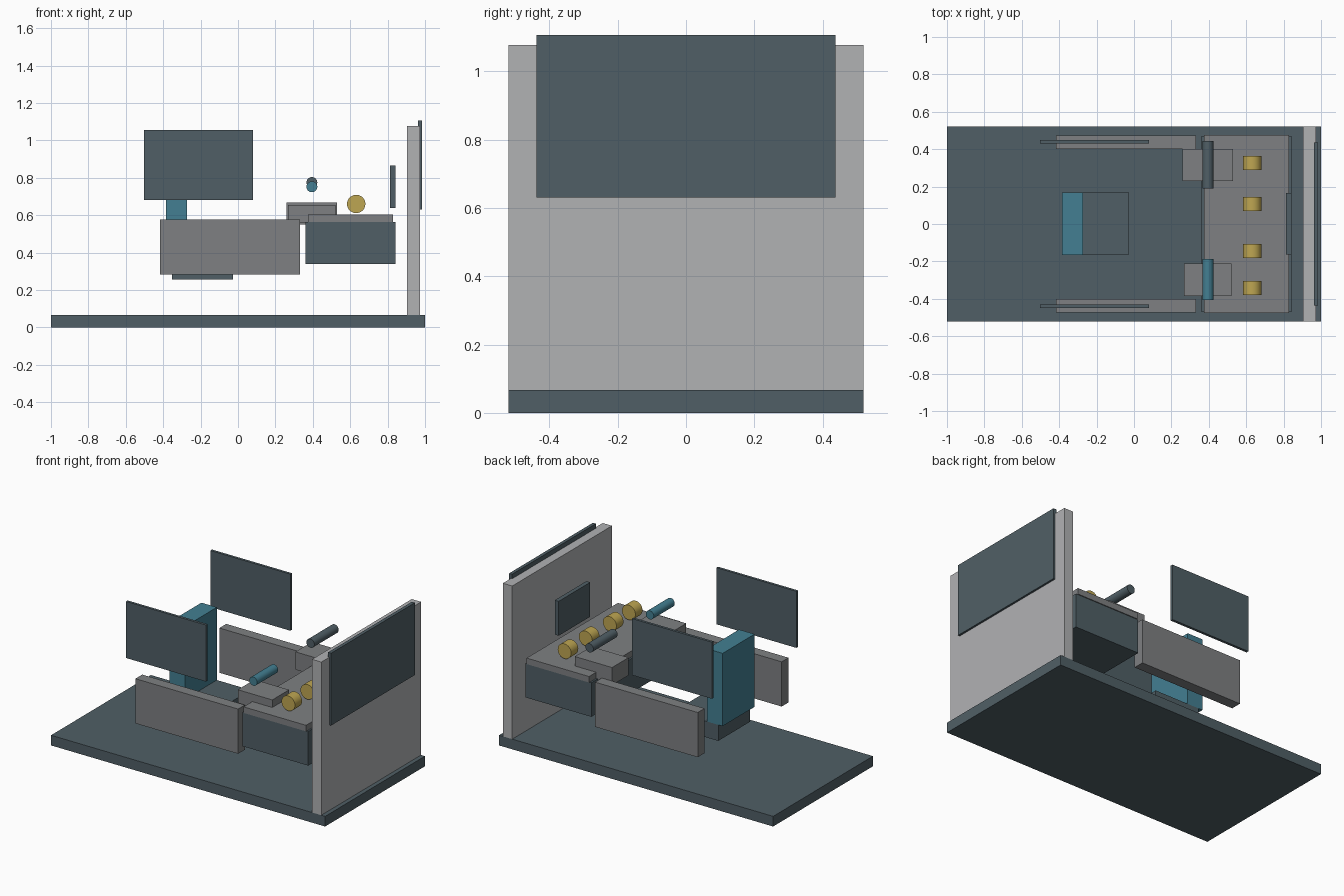
import bpy, math

if "Cube" in bpy.data.objects:
    bpy.data.objects.remove(bpy.data.objects["Cube"])


def lin(c):
    c /= 255
    return c / 12.92 if c <= 0.04045 else ((c + 0.055) / 1.055) ** 2.4


def material(name, r, g, b):
    m = bpy.data.materials.new(name)
    m.diffuse_color = (lin(r), lin(g), lin(b), 1)
    m.use_nodes = True
    m.node_tree.nodes["Principled BSDF"].inputs["Base Color"].default_value = m.diffuse_color
    return m


slate = material("dark slate", 80, 95, 102)
grey = material("mid grey", 126, 128, 130)
pale = material("light grey", 177, 178, 180)
teal = material("teal", 67, 127, 146)
gold = material("gold", 190, 166, 82)


def box(name, x, y, z, mat):
    """Box from (min, max) ranges on each axis."""
    bpy.ops.mesh.primitive_cube_add(size=1, location=[(a + b) / 2 for a, b in (x, y, z)])
    ob = bpy.context.object
    ob.name = name
    ob.scale = [b - a for a, b in (x, y, z)]
    bpy.ops.object.transform_apply(location=False, rotation=False, scale=True)
    ob.data.materials.append(mat)


def rod(name, x, z, r, y, mat):
    """Cylinder lying along y."""
    bpy.ops.mesh.primitive_cylinder_add(vertices=32, radius=r, depth=y[1] - y[0],
                                        location=(x, (y[0] + y[1]) / 2, z),
                                        rotation=(math.pi / 2, 0, 0))
    ob = bpy.context.object
    ob.name = name
    ob.data.materials.append(mat)
    bpy.ops.object.shade_smooth_by_angle(angle=math.radians(35))


# Floor, end wall and the screen mounted outside it
box("floor", (-1, 1), (-0.52, 0.52), (0, 0.067), slate)
box("end_wall", (0.904, 0.972), (-0.52, 0.52), (0.067, 1.077), pale)
box("wall_screen", (0.963, 0.985), (-0.437, 0.437), (0.63, 1.107), slate)

# Side consoles and side screens, mirrored
for side, s in (("left", -1), ("right", 1)):
    y = sorted((s * 0.402, s * 0.473))
    box(side + "_side_console", (-0.417, 0.332), y, (0.283, 0.578), grey)
    y = sorted((s * 0.431, s * 0.448))
    box(side + "_side_screen", (-0.503, 0.08), y, (0.682, 1.055), slate)

# Seat
box("seat_cushion", (-0.353, -0.026), (-0.162, 0.168), (0.257, 0.363), slate)
box("seat_back", (-0.385, -0.272), (-0.165, 0.168), (0.363, 0.843), teal)

# Desk with top slab and small display
box("desk_body", (0.362, 0.841), (-0.47, 0.47), (0.34, 0.565), slate)
box("desk_top", (0.374, 0.83), (-0.476, 0.476), (0.565, 0.605), grey)
box("desk_display", (0.813, 0.841), (-0.163, 0.166), (0.638, 0.865), slate)

# Control blocks with grips above
box("right_control_block", (0.258, 0.53), (0.23, 0.402), (0.55, 0.667), grey)
box("left_control_block", (0.268, 0.52), (-0.385, -0.21), (0.558, 0.655), grey)
rod("right_grip", 0.395, 0.775, 0.029, (0.19, 0.443), slate)
rod("left_grip", 0.395, 0.752, 0.029, (-0.405, -0.187), teal)

# Row of gold dials
for i, y in enumerate((-0.342, -0.144, 0.107, 0.327)):
    rod(f"dial_{i + 1}", 0.632, 0.66, 0.049, (y - 0.037, y + 0.037), gold)
